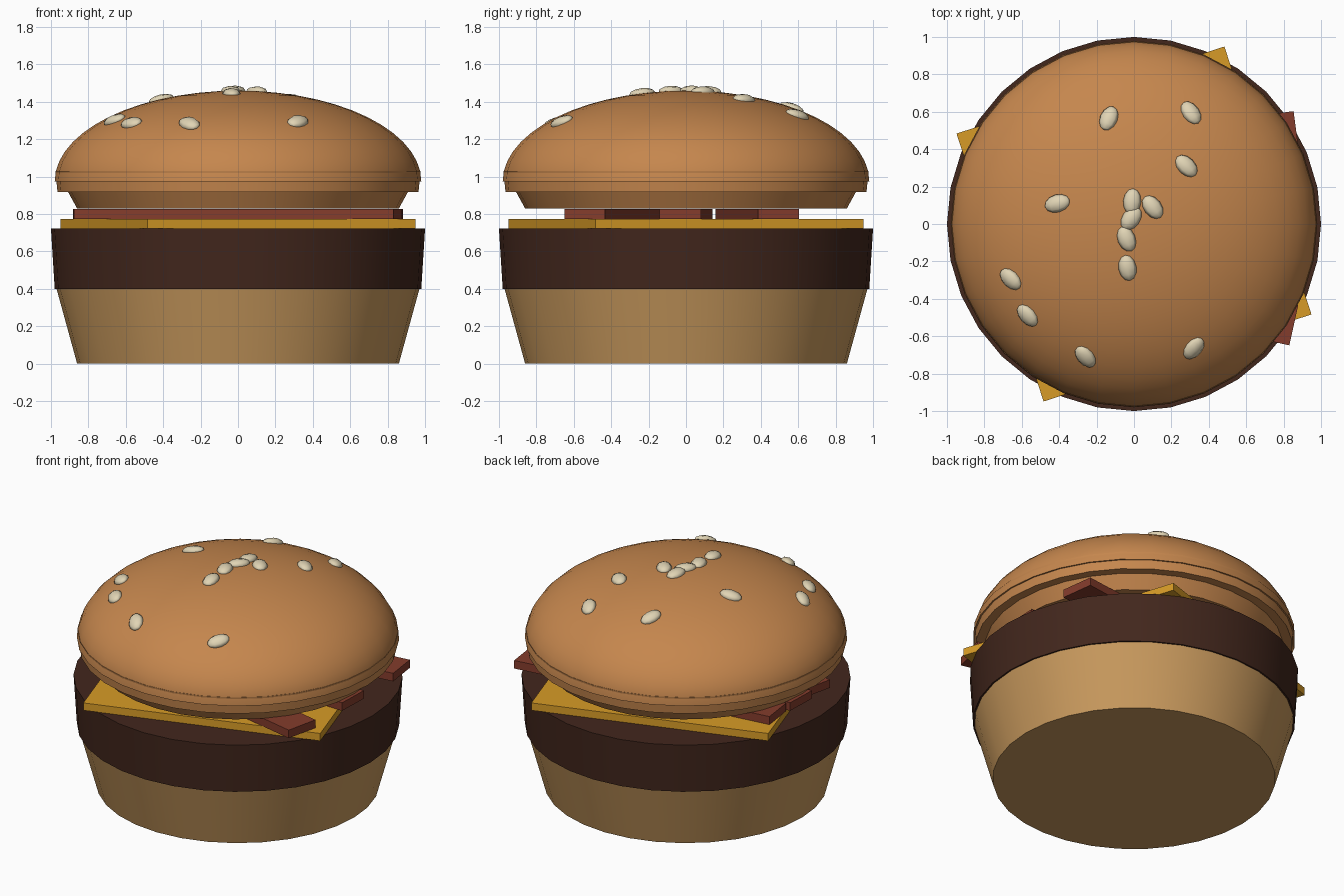
import bpy, bmesh
from math import sin, cos, pi, radians, sqrt
from mathutils import Matrix, Vector

if "Cube" in bpy.data.objects:
    bpy.data.objects.remove(bpy.data.objects["Cube"])

SIDES = 32
DOME_R, DOME_Z, DOME_H = 0.98, 0.975, 0.485


def material(name, rgb):
    m = bpy.data.materials.new(name)
    m.diffuse_color = (*rgb, 1)
    m.use_nodes = True
    m.node_tree.nodes["Principled BSDF"].inputs["Base Color"].default_value = m.diffuse_color
    return m


BUN = material("toasted_bun", (0.56, 0.24, 0.075))
HEEL = material("pale_bun", (0.58, 0.32, 0.11))
MEAT = material("meat", (0.055, 0.02, 0.012))
CHEESE = material("cheese", (0.68, 0.33, 0.02))
BACON = material("bacon", (0.23, 0.045, 0.025))
SEED = material("seed", (0.75, 0.66, 0.46))


def finish(bm, name, mat, smooth=True):
    bmesh.ops.recalc_face_normals(bm, faces=bm.faces)
    me = bpy.data.meshes.new(name)
    bm.to_mesh(me)
    bm.free()
    me.materials.append(mat)
    ob = bpy.data.objects.new(name, me)
    bpy.context.collection.objects.link(ob)
    if smooth:
        bpy.ops.object.select_all(action='DESELECT')
        ob.select_set(True)
        bpy.context.view_layer.objects.active = ob
        bpy.ops.object.shade_smooth_by_angle(angle=radians(35))
    return ob


def lathe(name, profile, mat):
    """Closed solid of revolution from (radius, z) points, bottom to top."""
    bm = bmesh.new()
    rings = [[bm.verts.new((r * cos(2 * pi * i / SIDES), r * sin(2 * pi * i / SIDES), z))
              for i in range(SIDES)] for r, z in profile if r > 1e-4]
    for a, b in zip(rings, rings[1:]):
        for i in range(SIDES):
            j = (i + 1) % SIDES
            bm.faces.new((a[i], a[j], b[j], b[i]))
    bm.faces.new(rings[0])
    if profile[-1][0] > 1e-4:
        bm.faces.new(rings[-1])
    else:
        tip = bm.verts.new((0, 0, profile[-1][1]))
        for i in range(SIDES):
            bm.faces.new((rings[-1][i], rings[-1][(i + 1) % SIDES], tip))
    return finish(bm, name, mat)


def slab(name, x, y, z, size, angle, mat):
    bm = bmesh.new()
    m = (Matrix.Translation((x, y, z)) @ Matrix.Rotation(radians(angle), 4, 'Z')
         @ Matrix.Diagonal((*size, 1)))
    bmesh.ops.create_cube(bm, size=1, matrix=m)
    return finish(bm, name, mat, smooth=False)


# Bottom bun and patty
lathe("bottom_bun", [(0.86, 0), (0.97, 0.4)], HEEL)
lathe("patty", [(0.98, 0.4), (1.0, 0.722)], MEAT)

# Cheese slice and three bacon strips
slab("cheese_slice", 0, 0, 0.748, (1.506, 1.506, 0.05), 18, CHEESE)
for i, (y, angle) in enumerate([(-0.352, -12.5), (0, -2), (0.38, 7.5)]):
    slab(f"bacon_strip_{i + 1}", 0, y, 0.8, (1.75, 0.22, 0.054), angle, BACON)

# Top bun: underside, lip and dome
lathe("top_bun_underside", [(0.86, 0.83), (0.915, 0.93)], BUN)
lathe("top_bun_lip", [(0.965, 0.917), (0.976, 1.03)], BUN)
dome = [(DOME_R * cos(pi / 2 * k / 14), DOME_Z + DOME_H * sin(pi / 2 * k / 14))
        for k in range(15)]
lathe("top_bun_dome", dome, BUN)

# Sesame seeds: x, y, heading in degrees
SEEDS = [(-0.135, 0.565, 70), (0.305, 0.595, 122), (0.28, 0.31, 135), (-0.41, 0.11, 15),
         (-0.01, 0.12, 85), (-0.015, 0.03, 55), (0.10, 0.09, 128), (-0.04, -0.08, 112),
         (-0.035, -0.235, 100), (-0.66, -0.295, 140), (-0.57, -0.49, 132),
         (-0.26, -0.71, 125), (0.32, -0.665, 55)]
for i, (x, y, heading) in enumerate(SEEDS):
    z = DOME_Z + DOME_H * sqrt(1 - (x * x + y * y) / DOME_R ** 2)
    normal = Vector((x / DOME_R ** 2, y / DOME_R ** 2, (z - DOME_Z) / DOME_H ** 2))
    tilt = Vector((0, 0, 1)).rotation_difference(normal).to_matrix().to_4x4()
    m = (Matrix.Translation((x, y, z)) @ tilt @ Matrix.Rotation(radians(heading), 4, 'Z')
         @ Matrix.Diagonal((0.07, 0.048, 0.028, 1)) @ Matrix.Rotation(pi / 2, 4, 'Y'))
    bm = bmesh.new()
    bmesh.ops.create_uvsphere(bm, u_segments=8, v_segments=6, radius=1, matrix=m)
    seed = finish(bm, f"sesame_seed_{i + 1}", SEED, smooth=False)
    seed.data.shade_smooth()
